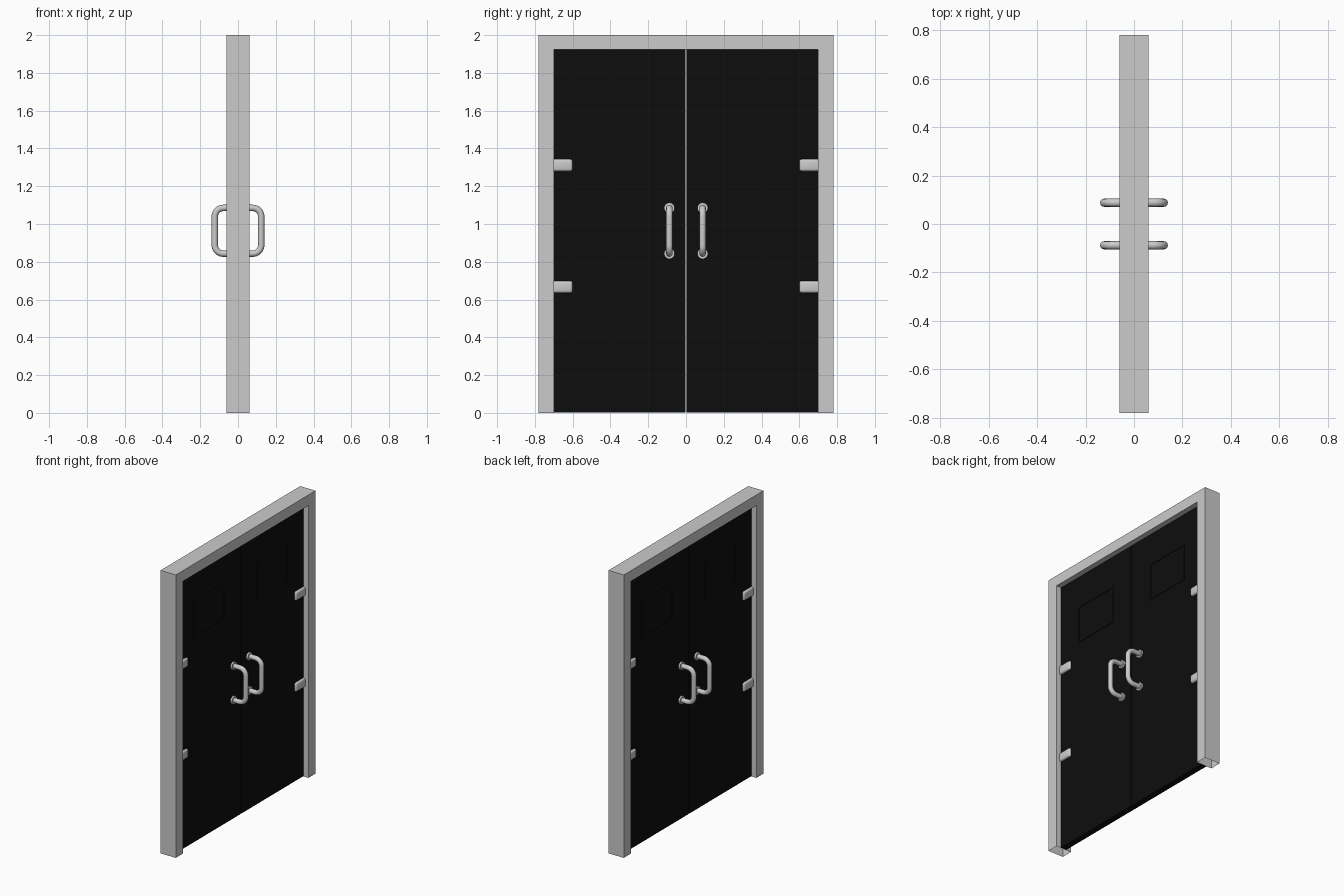
import bpy, bmesh, math

if "Cube" in bpy.data.objects:
    bpy.data.objects.remove(bpy.data.objects["Cube"])

black = bpy.data.materials.new("door_black")
black.diffuse_color = (0.004, 0.004, 0.004, 1)
black.use_nodes = True
black.node_tree.nodes["Principled BSDF"].inputs["Base Color"].default_value = black.diffuse_color

DOOR_X = 0.022      # half thickness of the door leaves


def finish(name, bm, mat=None, smooth=False):
    bmesh.ops.recalc_face_normals(bm, faces=bm.faces)
    me = bpy.data.meshes.new(name)
    bm.to_mesh(me)
    bm.free()
    ob = bpy.data.objects.new(name, me)
    bpy.context.collection.objects.link(ob)
    if mat:
        me.materials.append(mat)
    if smooth:
        bpy.context.view_layer.objects.active = ob
        ob.select_set(True)
        bpy.ops.object.shade_smooth_by_angle(angle=math.radians(40))
        ob.select_set(False)
    return ob


def add_box(bm, x, y, z):
    vs = bmesh.ops.create_cube(bm, size=1)["verts"]
    for v in vs:
        for i, (a, b) in enumerate((x, y, z)):
            v.co[i] = a if v.co[i] < 0 else b


def box(name, x, y, z, mat=None, bevel=0, segments=3):
    bm = bmesh.new()
    add_box(bm, x, y, z)
    if bevel:
        bmesh.ops.bevel(bm, geom=bm.edges[:], offset=bevel, segments=segments,
                        profile=0.5, affect='EDGES')
    return finish(name, bm, mat, bevel > 0)


# Door frame: arch outline extruded through x, open underneath
outline = [(-0.78, 0), (-0.78, 2), (0.78, 2), (0.78, 0),
           (0.70, 0), (0.70, 1.925), (-0.70, 1.925), (-0.70, 0)]
bm = bmesh.new()
rings = [[bm.verts.new((x, y, z)) for y, z in outline] for x in (-0.06, 0.06)]
for ring in rings:
    for quad in ((0, 1, 6, 7), (1, 2, 5, 6), (2, 3, 4, 5)):
        bm.faces.new([ring[i] for i in quad])
for i in range(7):
    if i != 3:
        bm.faces.new((rings[0][i], rings[0][i + 1], rings[1][i + 1], rings[1][i]))
finish("door_frame", bm)


# Pull handle path: D shape with rounded corners
def handle_path(side, y):
    inner, outer, low, high, r = DOOR_X, 0.123, 0.843, 1.085, 0.045
    pts = [(inner, low)]
    for cz, start in ((low + r, -90), (high - r, 0)):
        for k in range(9):
            a = math.radians(start + 90 * k / 8)
            pts.append((outer - r + r * math.cos(a), cz + r * math.sin(a)))
    pts.append((inner, high))
    return [(side * px, y, pz) for px, pz in pts]


def handle(name, side, y):
    cu = bpy.data.curves.new(name, 'CURVE')
    cu.dimensions = '3D'
    cu.bevel_depth = 0.017
    cu.bevel_resolution = 4
    pts = handle_path(side, y)
    sp = cu.splines.new('POLY')
    sp.points.add(len(pts) - 1)
    for p, co in zip(sp.points, pts):
        p.co = (*co, 1)
    sp.use_smooth = True
    bpy.context.collection.objects.link(bpy.data.objects.new(name, cu))
    # Round mounting plates
    for z, end in ((0.843, "lower"), (1.085, "upper")):
        bpy.ops.mesh.primitive_cylinder_add(
            vertices=32, radius=0.028, depth=0.012,
            location=(side * (DOOR_X + 0.006), y, z), rotation=(0, math.pi / 2, 0))
        ob = bpy.context.object
        ob.name = f"{name}_plate_{end}"
        bpy.ops.object.shade_smooth_by_angle(angle=math.radians(40))
        ob.select_set(False)


for s, label in ((-1, "left"), (1, "right")):
    def span(a, b):
        return tuple(sorted((s * a, s * b)))

    # Door leaf
    box(f"door_leaf_{label}", (-DOOR_X, DOOR_X), span(0.002, 0.699), (0.003, 1.924), black)

    # Hinge blocks wrapping both faces of the leaf
    for z, pos in ((0.667, "lower"), (1.311, "upper")):
        box(f"hinge_{label}_{pos}", (-0.037, 0.037), span(0.60, 0.715),
            (z - 0.032, z + 0.032), bevel=0.013)

    for side, face in ((-1, "rear"), (1, "front")):
        # Raised window trim
        x = tuple(sorted((side * DOOR_X, side * (DOOR_X + 0.004))))
        bm = bmesh.new()
        for y, z in (((0.18, 0.195), (1.44, 1.71)), ((0.515, 0.53), (1.44, 1.71)),
                     ((0.195, 0.515), (1.44, 1.455)), ((0.195, 0.515), (1.695, 1.71))):
            add_box(bm, x, span(*y), z)
        finish(f"window_trim_{label}_{face}", bm, black)

        handle(f"handle_{label}_{face}", side, s * 0.088)
